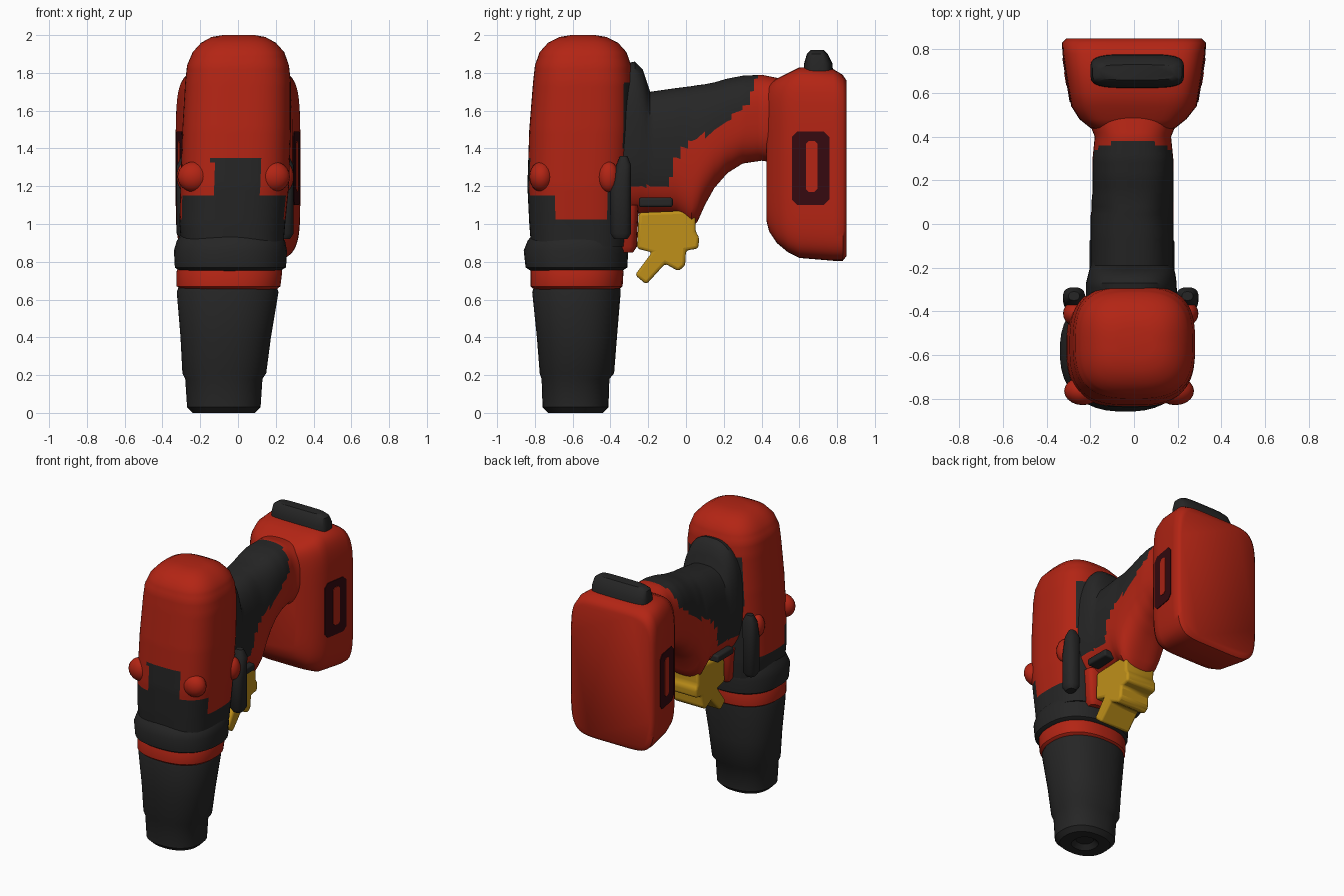
import bpy, bmesh, math


def material(name, rgb):
    m = bpy.data.materials.new(name)
    m.diffuse_color = (*rgb, 1)
    return m


RED = material("red plastic", (0.45, 0.018, 0.007))
BLACK = material("black rubber", (0.019, 0.019, 0.019))
YELLOW = material("yellow trigger", (0.52, 0.28, 0.01))
MAROON = material("dark maroon", (0.035, 0.003, 0.005))


def finish(name, bm, mats, rule=None, angle=40):
    bmesh.ops.recalc_face_normals(bm, faces=bm.faces[:])
    if rule:
        for f in bm.faces:
            f.material_index = rule(f.calc_center_median())
    me = bpy.data.meshes.new(name)
    bm.to_mesh(me)
    bm.free()
    ob = bpy.data.objects.new(name, me)
    bpy.context.collection.objects.link(ob)
    for m in mats:
        me.materials.append(m)
    bpy.ops.object.select_all(action='DESELECT')
    ob.select_set(True)
    bpy.context.view_layer.objects.active = ob
    bpy.ops.object.shade_smooth_by_angle(angle=math.radians(angle))
    return ob


def loft(name, axis, sections, mats, power=2.0, step=0, n=40, rule=None, angle=40):
    """Skin rounded sections (t, lo_a, hi_a, lo_b, hi_b) stacked along an axis."""
    rows = [sections[0]]
    for a, b in zip(sections, sections[1:]):
        k = max(1, round(abs(b[0] - a[0]) / step)) if step else 1
        rows += [[p + (q - p) * i / k for p, q in zip(a, b)] for i in range(1, k + 1)]
    bm = bmesh.new()
    rings = []
    for t, a0, a1, b0, b1 in rows:
        ring = []
        for i in range(n):
            w = math.tau * (i + 0.5) / n
            c, s = math.cos(w), math.sin(w)
            u = (a0 + a1) / 2 + (a1 - a0) / 2 * math.copysign(abs(c) ** (2 / power), c)
            v = (b0 + b1) / 2 + (b1 - b0) / 2 * math.copysign(abs(s) ** (2 / power), s)
            ring.append(bm.verts.new((u, v, t) if axis == 'z' else (u, t, v)))
        rings.append(ring)
    for r, q in zip(rings, rings[1:]):
        for i in range(n):
            j = (i + 1) % n
            bm.faces.new((r[i], r[j], q[j], q[i]))
    bm.faces.new(rings[0])
    bm.faces.new(rings[-1])
    return finish(name, bm, mats, rule, angle)


def blob(name, centre, radii, mat):
    bm = bmesh.new()
    bmesh.ops.create_uvsphere(bm, u_segments=20, v_segments=12, radius=1)
    for v in bm.verts:
        v.co = [c + r * x for c, r, x in zip(centre, radii, v.co)]
    return finish(name, bm, [mat])


def extrude_yz(name, pts, xs, mat, bevel=0):
    """Extrude a side profile; xs(y) gives the two x limits."""
    bm = bmesh.new()
    a = [bm.verts.new((xs(y)[0], y, z)) for y, z in pts]
    b = [bm.verts.new((xs(y)[1], y, z)) for y, z in pts]
    bm.faces.new(a)
    bm.faces.new(b)
    for i in range(len(pts)):
        j = (i + 1) % len(pts)
        bm.faces.new((a[i], a[j], b[j], b[i]))
    ob = finish(name, bm, [mat])
    if bevel:
        m = ob.modifiers.new("rounding", 'BEVEL')
        m.width, m.segments = bevel, 3
    return ob


# Tapered chuck with a recessed tip
loft("chuck", 'z', [
    (0.03, -0.13, -0.02, -0.64, -0.53), (0.0, -0.16, 0.01, -0.67, -0.50),
    (0.0, -0.24, 0.09, -0.73, -0.44), (0.03, -0.27, 0.12, -0.76, -0.41),
    (0.18, -0.28, 0.13, -0.765, -0.405), (0.21, -0.295, 0.15, -0.775, -0.38),
    (0.4, -0.305, 0.175, -0.79, -0.365), (0.64, -0.325, 0.215, -0.815, -0.345),
    (0.68, -0.31, 0.20, -0.80, -0.35)], [BLACK], 2.3)

# Red ring and black torque collar
loft("red_ring", 'z', [
    (0.65, -0.30, 0.20, -0.80, -0.36), (0.67, -0.325, 0.225, -0.825, -0.335),
    (0.75, -0.325, 0.235, -0.825, -0.33), (0.78, -0.31, 0.22, -0.81, -0.34)], [RED], 2.4)
loft("torque_collar", 'z', [
    (0.75, -0.31, 0.22, -0.82, -0.34), (0.77, -0.335, 0.255, -0.85, -0.31),
    (0.86, -0.34, 0.26, -0.86, -0.305), (0.91, -0.325, 0.25, -0.84, -0.31),
    (0.95, -0.30, 0.22, -0.81, -0.33)], [BLACK], 2.4)


# Motor housing: red shell over a black gearbox
def housing_rule(c):
    if c.y > -0.33 and c.z < 1.75:
        return 1
    if c.y < -0.69:
        edge = 1.35 if abs(c.x + 0.01) < 0.125 else 1.16
    else:
        edge = 1.02 if c.y < -0.42 else 1.2
    return 0 if c.z > edge else 1


loft("motor_housing", 'z', [
    (0.88, -0.30, 0.24, -0.82, -0.31), (1.0, -0.31, 0.25, -0.83, -0.30),
    (1.2, -0.305, 0.27, -0.84, -0.295), (1.5, -0.295, 0.28, -0.83, -0.28),
    (1.75, -0.28, 0.28, -0.81, -0.28), (1.84, -0.27, 0.27, -0.80, -0.29),
    (1.91, -0.24, 0.245, -0.775, -0.315), (1.96, -0.195, 0.20, -0.73, -0.36),
    (1.99, -0.14, 0.145, -0.67, -0.42), (2.0, -0.08, 0.09, -0.61, -0.48)],
    [RED, BLACK], 2.9, 0.025, 64, housing_rule)

# Screw bosses at the front and rear of the housing
for side, x in (("left", -0.235), ("right", 0.19)):
    blob(f"front_boss_{side}", (x, -0.765, 1.25), (0.085, 0.065, 0.08), RED)
for side, x in (("left", -0.275), ("right", 0.245)):
    blob(f"rear_boss_{side}", (x, -0.41, 1.25), (0.05, 0.055, 0.08), RED)
    loft(f"rear_post_{side}", 'z', [
        (0.92, x - 0.03, x + 0.03, -0.38, -0.31), (0.95, x - 0.05, x + 0.05, -0.40, -0.29),
        (1.18, x - 0.05, x + 0.05, -0.40, -0.29), (1.31, x - 0.05, x + 0.05, -0.37, -0.29),
        (1.36, x - 0.025, x + 0.025, -0.35, -0.31)], [BLACK], 2.5, n=20)


# Grip with the motor rear cap: black upper, red lower
SPLIT = [(-0.4, 1.2), (-0.09, 1.2), (-0.06, 1.36), (0.0, 1.41), (0.2, 1.53), (0.33, 1.64), (0.38, 1.8)]


def grip_rule(c):
    for (y0, z0), (y1, z1) in zip(SPLIT, SPLIT[1:]):
        if y0 <= c.y < y1:
            return 1 if c.z > z0 + (z1 - z0) * (c.y - y0) / (y1 - y0) else 0
    return 0


loft("grip", 'y', [
    (-0.38, -0.22, 0.20, 1.04, 1.84), (-0.27, -0.22, 0.195, 1.05, 1.86),
    (-0.23, -0.21, 0.19, 1.06, 1.82), (-0.19, -0.20, 0.18, 1.06, 1.70),
    (-0.05, -0.20, 0.18, 1.05, 1.72), (0.03, -0.20, 0.18, 0.98, 1.73),
    (0.06, -0.195, 0.18, 1.01, 1.735), (0.10, -0.195, 0.18, 1.10, 1.74),
    (0.15, -0.19, 0.18, 1.19, 1.75), (0.22, -0.19, 0.18, 1.27, 1.77),
    (0.30, -0.19, 0.18, 1.32, 1.785), (0.40, -0.18, 0.17, 1.335, 1.79),
    (0.50, -0.22, 0.21, 1.32, 1.77)], [RED, BLACK], 2.7, 0.02, 72, grip_rule)

# Trigger, its red mount and the direction switch
extrude_yz("trigger", [
    (-0.26, 0.87), (-0.25, 1.06), (-0.01, 1.07), (0.0, 1.1), (0.05, 1.1), (0.05, 0.96),
    (0.07, 0.93), (0.065, 0.87), (0.0, 0.86), (-0.005, 0.78), (-0.04, 0.75), (-0.11, 0.79),
    (-0.21, 0.68), (-0.27, 0.73), (-0.18, 0.85)], lambda y: (-0.13, 0.11), YELLOW, 0.02)
loft("trigger_mount", 'z', [
    (0.85, -0.13, 0.11, -0.36, -0.28), (0.88, -0.15, 0.13, -0.37, -0.26),
    (1.1, -0.17, 0.15, -0.37, -0.25)], [RED], 4, n=24)
extrude_yz("direction_switch", [(-0.25, 1.09), (-0.25, 1.14), (-0.07, 1.14), (-0.07, 1.09)],
           lambda y: (-0.205, 0.185), BLACK, 0.012)

# Battery pack
loft("battery", 'y', [
    (0.425, -0.16, 0.16, 1.02, 1.70), (0.44, -0.20, 0.19, 0.96, 1.74),
    (0.48, -0.25, 0.24, 0.90, 1.77), (0.54, -0.288, 0.288, 0.85, 1.80),
    (0.60, -0.298, 0.298, 0.82, 1.83), (0.78, -0.328, 0.328, 0.805, 1.82),
    (0.83, -0.33, 0.33, 0.805, 1.79), (0.85, -0.31, 0.31, 0.83, 1.76)],
    [RED], 6, n=64, angle=50)
loft("battery_latch", 'z', [
    (1.79, -0.20, 0.23, 0.62, 0.78), (1.85, -0.20, 0.23, 0.625, 0.775),
    (1.90, -0.19, 0.22, 0.64, 0.75), (1.92, -0.16, 0.19, 0.66, 0.73)], [BLACK], 4, n=32)


# Side panels: maroon plate with a red slot on each side of the battery
def octagon(y0, y1, z0, z1, c):
    return [(y0 + c, z0), (y1 - c, z0), (y1, z0 + c), (y1, z1 - c),
            (y1 - c, z1), (y0 + c, z1), (y0, z1 - c), (y0, z0 + c)]


for side, s in (("left", -1), ("right", 1)):
    def skin(lo, hi, s=s):
        return lambda y: (s * (0.298 + (y - 0.6) * 0.167 + lo), s * (0.298 + (y - 0.6) * 0.167 + hi))
    extrude_yz(f"battery_panel_{side}", octagon(0.56, 0.76, 1.10, 1.49, 0.03), skin(-0.004, 0.004), MAROON)
    extrude_yz(f"battery_slot_{side}", octagon(0.635, 0.695, 1.17, 1.44, 0.015), skin(0, 0.007), RED)
